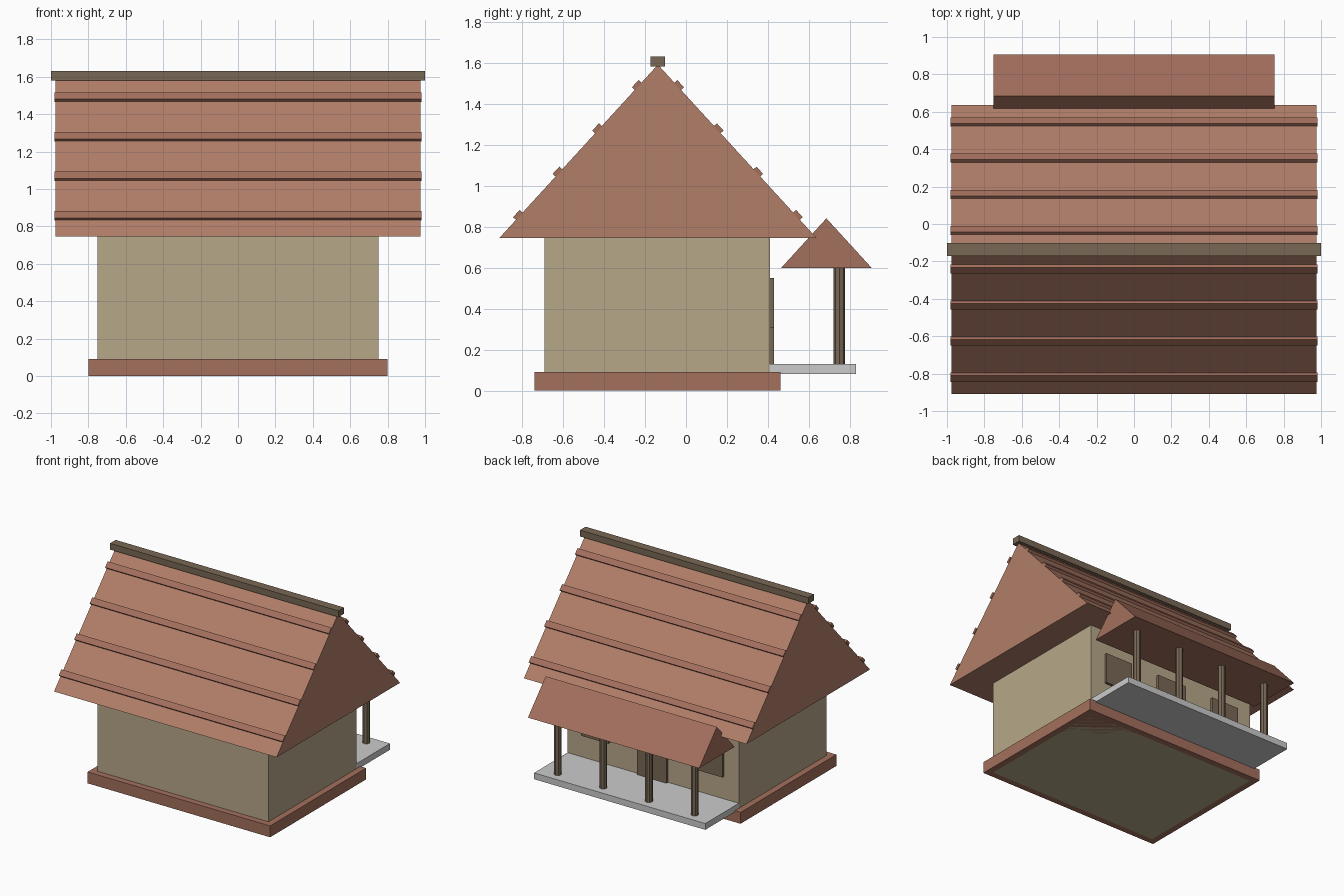
import bpy, bmesh, math
from mathutils import Matrix

if "Cube" in bpy.data.objects:
    bpy.data.objects.remove(bpy.data.objects["Cube"])


def material(name, rgb):
    m = bpy.data.materials.new(name)
    m.diffuse_color = (*rgb, 1)
    m.use_nodes = True
    m.node_tree.nodes["Principled BSDF"].inputs["Base Color"].default_value = m.diffuse_color
    return m


PLASTER = material("plaster", (0.47, 0.39, 0.25))
BRICK = material("brick", (0.37, 0.16, 0.11))
TILE = material("roof_tile", (0.44, 0.21, 0.14))
WOOD = material("wood", (0.19, 0.14, 0.09))


def finish(name, bm, mat=None):
    bmesh.ops.recalc_face_normals(bm, faces=bm.faces)
    mesh = bpy.data.meshes.new(name)
    bm.to_mesh(mesh)
    bm.free()
    if mat:
        mesh.materials.append(mat)
    ob = bpy.data.objects.new(name, mesh)
    bpy.context.collection.objects.link(ob)
    return ob


def box(name, x, y, z, mat=None):
    """Box from (min, max) ranges."""
    bm = bmesh.new()
    size = [r[1] - r[0] for r in (x, y, z)]
    mid = [(r[0] + r[1]) / 2 for r in (x, y, z)]
    bmesh.ops.create_cube(bm, size=1, matrix=Matrix.Translation(mid) @ Matrix.Diagonal((*size, 1)))
    return finish(name, bm, mat)


def gable(name, half_x, y0, y1, z0, z1, mat):
    """Solid triangular roof running along x."""
    bm = bmesh.new()
    profile = [(y0, z0), (y1, z0), ((y0 + y1) / 2, z1)]
    face = bm.faces.new([bm.verts.new((-half_x, y, z)) for y, z in profile])
    ext = bmesh.ops.extrude_face_region(bm, geom=[face], use_keep_orig=True)
    verts = [v for v in ext["geom"] if isinstance(v, bmesh.types.BMVert)]
    bmesh.ops.translate(bm, verts=verts, vec=(2 * half_x, 0, 0))
    return finish(name, bm, mat)


# House body
box("foundation", (-0.80, 0.80), (-0.74, 0.46), (0, 0.09), BRICK)
box("walls", (-0.75, 0.75), (-0.69, 0.41), (0, 0.745), PLASTER)

# Main roof with ridge beam
EAVE, APEX, HALF, MID = 0.745, 1.59, 0.773, -0.137
gable("main_roof", 0.975, MID - HALF, MID + HALF, EAVE, APEX, TILE)
box("ridge_beam", (-1.0, 1.0), (MID - 0.035, MID + 0.035), (1.58, 1.63), WOOD)

# Tile strips lying on both slopes
slope = math.atan2(APEX - EAVE, HALF)
for side, label in ((-1, "front"), (1, "back")):
    for i in range(4):
        t = (i + 0.5) / 4
        y = MID + side * (HALF * (1 - t) + 0.008 * math.sin(slope))
        z = EAVE + (APEX - EAVE) * t + 0.008 * math.cos(slope)
        strip = box(f"{label}_tile_strip_{i + 1}", (-0.98, 0.98), (-0.024, 0.024), (-0.011, 0.011), BRICK)
        strip.location = (0, y, z)
        strip.rotation_euler.x = -side * slope

# Porch on the back
box("porch_floor", (-0.75, 0.75), (0.41, 0.83), (0.08, 0.13))
gable("porch_roof", 0.75, 0.463, 0.907, 0.597, 0.84, BRICK)
for i in range(4):
    bm = bmesh.new()
    bmesh.ops.create_cone(bm, cap_ends=True, segments=8, radius1=0.028, radius2=0.028, depth=0.47,
                          matrix=Matrix.Translation((-0.6 + 0.4 * i, 0.748, 0.365)))
    finish(f"porch_post_{i + 1}", bm, WOOD)

# Door and windows
box("door", (-0.13, 0.13), (0.40, 0.43), (0.13, 0.55), WOOD)
for side, label in ((-1, "left"), (1, "right")):
    c = side * 0.5
    box(f"{label}_window", (c - 0.12, c + 0.12), (0.40, 0.43), (0.307, 0.55), WOOD)
